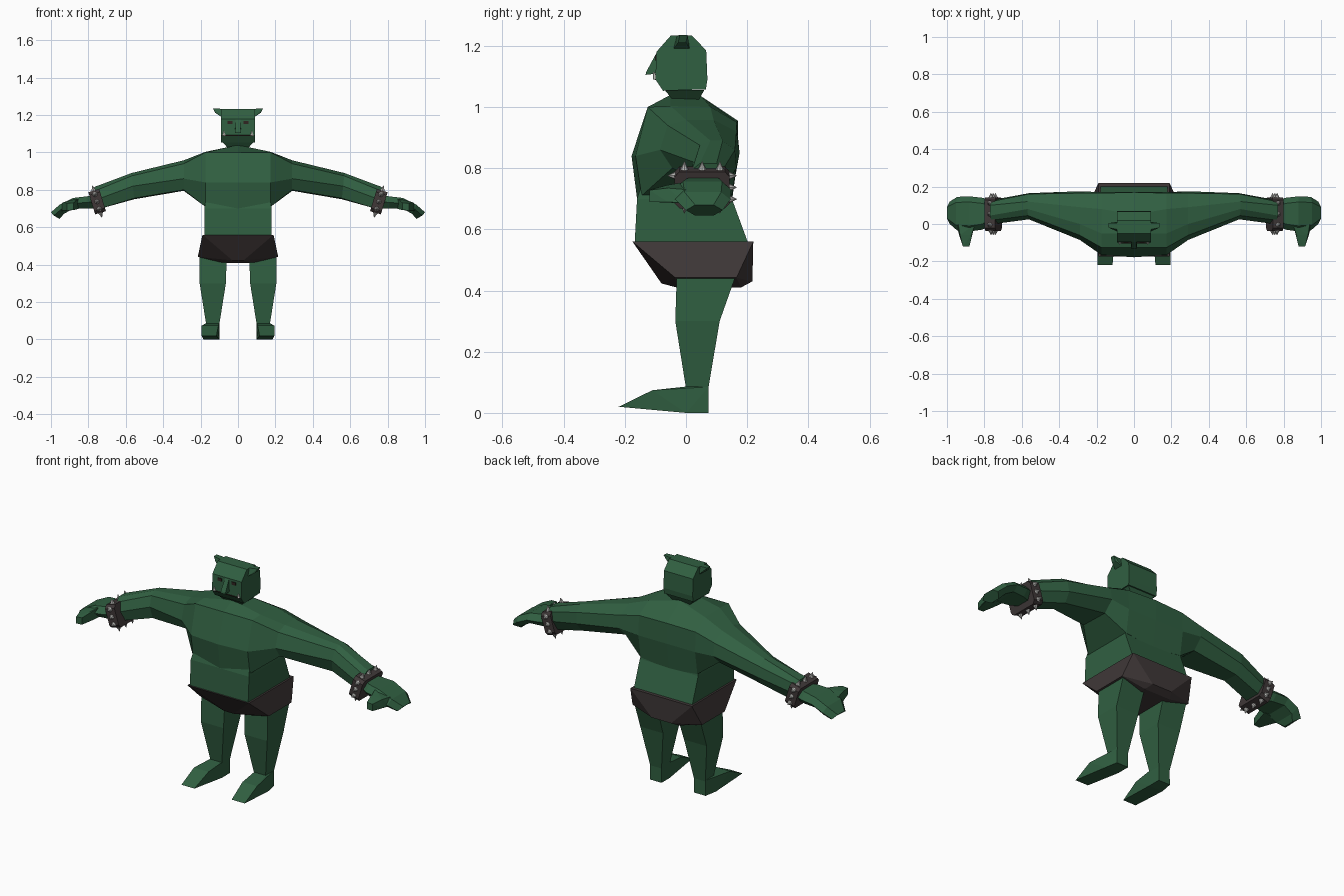
import bpy, bmesh, math
from mathutils import Vector

if "Cube" in bpy.data.objects:
    bpy.data.objects.remove(bpy.data.objects["Cube"])


def mat(name, rgb):
    m = bpy.data.materials.new(name)
    m.diffuse_color = (*rgb, 1)
    m.use_nodes = True
    m.node_tree.nodes["Principled BSDF"].inputs["Base Color"].default_value = m.diffuse_color
    return m


GREEN = mat("green skin", (0.03, 0.115, 0.053))
BROWN = mat("dark leather", (0.05, 0.039, 0.039))
STEEL = mat("spike grey", (0.5, 0.5, 0.48))
EYE = mat("eye brown", (0.03, 0.018, 0.015))
WHITE = mat("tusk white", (0.75, 0.75, 0.7))


def finish(name, bm, material):
    bmesh.ops.recalc_face_normals(bm, faces=bm.faces)
    me = bpy.data.meshes.new(name)
    bm.to_mesh(me)
    bm.free()
    me.materials.append(material)
    ob = bpy.data.objects.new(name, me)
    bpy.context.collection.objects.link(ob)
    return ob


def loft(name, rings, material):
    """Skin between rings that have equal point counts, with capped ends."""
    bm = bmesh.new()
    vs = [[bm.verts.new(p) for p in r] for r in rings]
    n = len(rings[0])
    for a, b in zip(vs, vs[1:]):
        for i in range(n):
            j = (i + 1) % n
            bm.faces.new((a[i], a[j], b[j], b[i]))
    bm.faces.new(vs[0])
    bm.faces.new(vs[-1])
    return finish(name, bm, material)


def hull(name, pts, material):
    bm = bmesh.new()
    for p in pts:
        bm.verts.new(p)
    res = bmesh.ops.convex_hull(bm, input=bm.verts)
    loose = [v for v in bm.verts if not v.link_faces]
    bmesh.ops.delete(bm, geom=loose, context='VERTS')
    bmesh.ops.dissolve_limit(bm, angle_limit=0.01, verts=bm.verts, edges=bm.edges)
    return finish(name, bm, material)


def rect(x0, x1, y0, y1, z):
    return [(x0, y0, z), (x1, y0, z), (x1, y1, z), (x0, y1, z)]


def both(pts):
    return [(s * x, y, z) for x, y, z in pts for s in (1, -1)]


def cone(bm, base, direction, radius, length, sides=8):
    d = Vector(direction).normalized()
    u = d.orthogonal().normalized()
    v = d.cross(u)
    ring = [bm.verts.new(base + radius * (math.cos(t) * u + math.sin(t) * v))
            for t in (2 * math.pi * i / sides for i in range(sides))]
    tip = bm.verts.new(base + d * length)
    for i in range(sides):
        bm.faces.new((ring[i], ring[(i + 1) % sides], tip))
    bm.faces.new(ring)


# Chest, shoulders and arms: sections (y, z) from the centre line to the wrist
sections = [
    (0.0, 0, [(-.16, .70), (-.178, .84), (-.125, 1.0), (-.05, 1.04),
              (.05, 1.035), (.17, .955), (.17, .84), (.15, .69)]),
    (0.175, 0, [(-.145, .71), (-.165, .84), (-.125, 1.0), (-.05, 1.003),
                (.08, 1.0), (.165, .95), (.17, .84), (.15, .71)]),
    (0.29, 0, [(-.045, .80), (-.085, .86), (-.06, .94), (0, .958),
               (.09, .958), (.165, .92), (.175, .85), (.12, .795)]),
    (0.555, .1, [(.04, .755), (.025, .82), (.045, .875), (.08, .89),
                 (.12, .89), (.16, .86), (.165, .80), (.13, .75)]),
    (0.75, .3, [(.02, .70), (0, .75), (.02, .795), (.045, .815),
                (.10, .815), (.12, .795), (.13, .75), (.11, .70)]),
]


def section(sign, x, lean, pts):
    return [(sign * (x + lean * (z - .75)), y, z) for y, z in pts]


loft("chest_and_arms",
     [section(-1, *s) for s in reversed(sections[1:])] + [section(1, *s) for s in sections], GREEN)

# Belly
loft("belly", [rect(-.18, .18, -.168, .205, .55), rect(-.18, .18, -.16, .15, .70),
               rect(-.17, .17, -.14, .14, .76)], GREEN)

# Briefs
hull("briefs", both([(.19, -.175, .56), (.19, .22, .56), (.215, -.035, .442), (.215, .165, .442),
                     (.03, -.08, .423), (.06, .217, .43), (.08, -.03, .41), (.08, .18, .41)]), BROWN)

# Head, neck, nose
profile = [(-.05, 1.233), (.02, 1.233), (.066, 1.185), (.07, 1.09), (.065, 1.058),
           (-.075, 1.053), (-.1, 1.09), (-.097, 1.18)]
loft("head", [[(x, y, z) for y, z in profile] for x in (-.09, .09)], GREEN)
loft("neck", [rect(-.05, .05, -.04, .04, 1.02), rect(-.085, .085, -.07, .06, 1.056)], GREEN)
hull("nose", both([(.012, -.092, 1.185), (.015, -.132, 1.105), (.016, -.09, 1.11),
                   (.015, -.13, 1.115)]), GREEN)
hull("mouth", both([(.082, -.09, 1.086), (.082, -.09, 1.094), (.082, -.103, 1.092),
                    (.082, -.102, 1.088)]), EYE)

for s, side in ((1, "left"), (-1, "right")):
    def m(pts):
        return [(s * x, y, z) for x, y, z in pts]

    # Face details
    hull("eye_" + side, m([(x, y, z) for x in (.03, .055) for y in (-.095, -.101)
                           for z in (1.152, 1.168)]), EYE)
    bm = bmesh.new()
    cone(bm, Vector((s * .075, -.1, 1.092)), (0, -.25, 1), .009, .028, 5)
    finish("tusk_" + side, bm, WHITE)
    hull("ear_" + side, m([(.085, -.042, 1.188), (.085, .012, 1.188), (.085, -.03, 1.233),
                           (.085, .005, 1.233), (.122, -.025, 1.212), (.122, 0, 1.212),
                           (.135, -.02, 1.236), (.135, .005, 1.236)]), GREEN)

    # Leg and foot
    loft("leg_" + side, [m(r) for r in (
        rect(.06, .205, -.03, .165, .455), rect(.065, .205, -.035, .11, .30),
        rect(.10, .17, 0, .073, .08), rect(.10, .17, 0, .073, .03))], GREEN)
    hull("foot_" + side, m([(.10, .073, 0), (.172, .073, 0), (.10, .073, .085), (.17, .073, .085),
                            (.10, 0, .086), (.172, 0, .086), (.10, 0, 0), (.185, 0, 0),
                            (.105, -.11, .074), (.195, -.11, .074),
                            (.115, -.22, .02), (.195, -.22, .02)]), GREEN)

    # Hand: mitten curling downwards, with the thumb forwards
    hand = [(.76, .0, .125, .70, .775), (.81, -.03, .14, .70, .765), (.88, -.04, .148, .70, .757),
            (.945, -.035, .145, .672, .722), (.985, .0, .12, .645, .68)]
    rings = []
    for i, (x, y0, y1, z0, z1) in enumerate(hand):
        e = .015 * max(0, i - 2)   # lower rim sits inwards at the fingertips
        rings.append(m([(x - e, y0 + .03, z0), (x, y0, (z0 + z1) / 2), (x + e / 2, y0 + .03, z1),
                        (x + e / 2, y1 - .03, z1), (x, y1, (z0 + z1) / 2), (x - e, y1 - .03, z0)]))
    loft("hand_" + side, rings, GREEN)
    hull("thumb_" + side, m([(.85, .0, .70), (.95, .0, .685), (.85, .0, .755), (.94, .0, .73),
                             (.865, -.06, .695), (.935, -.06, .69), (.87, -.06, .745),
                             (.93, -.06, .735), (.88, -.12, .692), (.915, -.12, .69),
                             (.88, -.12, .73), (.915, -.12, .728)]), GREEN)

    # Spiked wrist band, tilted along the forearm
    a = math.radians(17)
    axis = Vector((s * math.cos(a), 0, -math.sin(a)))
    up = Vector((s * math.sin(a), 0, math.cos(a)))
    fwd = Vector((0, 1, 0))
    c = Vector((s * .753, .053, .737))
    octagon = [(-.09, -.045), (-.075, -.062), (.075, -.062), (.09, -.045),
               (.09, .045), (.075, .062), (-.075, .062), (-.09, .045)]
    loft("wrist_band_" + side, [[c + axis * t + fwd * v + up * w for v, w in octagon]
                                for t in (-.03, .03)], BROWN)
    bm = bmesh.new()
    for k in (-1, 0, 1):
        for d in (-1, 1):
            cone(bm, c + fwd * (.058 * k) + up * (.06 * d), up * d, .014, .03)
            cone(bm, c + up * (.04 * k) + fwd * (.088 * d), fwd * d, .014, .026)
    finish("band_spikes_" + side, bm, STEEL)
